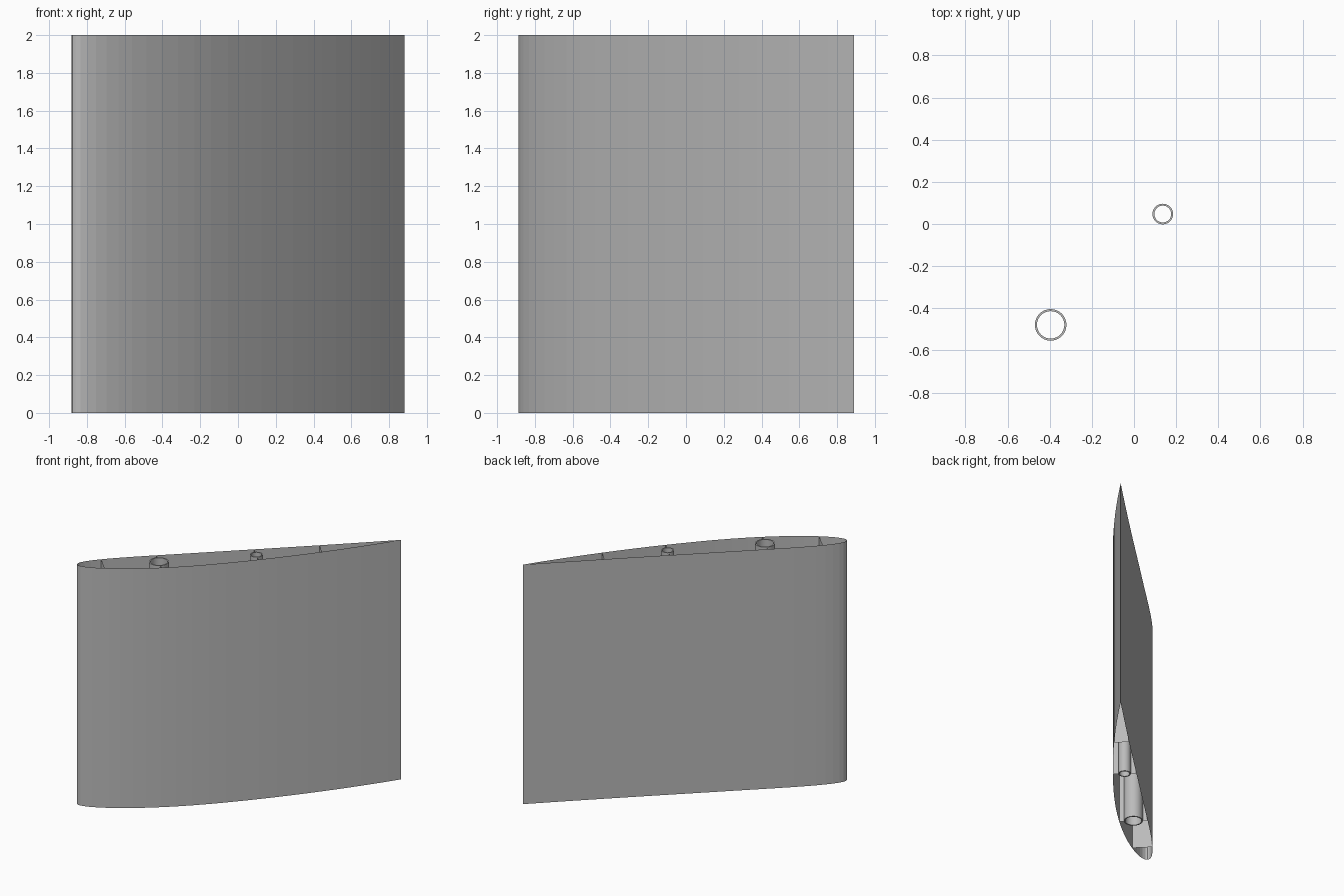
import bpy, bmesh, math
from mathutils import Vector

cube = bpy.data.objects.get("Cube")
if cube:
    bpy.data.objects.remove(cube)

HEIGHT = 2.0
NOSE, TAIL = -1.238, 1.252      # chord ends along the diagonal
CHORD = TAIL - NOSE
ALONG = Vector((1, 1, 0)).normalized()
ACROSS = Vector((1, -1, 0)).normalized()
UP = Vector((0, 0, HEIGHT))

grey = bpy.data.materials.new("plain grey")
grey.use_nodes = True
grey.diffuse_color = (0.5, 0.5, 0.5, 1)
grey.node_tree.nodes["Principled BSDF"].inputs["Base Color"].default_value = (0.5, 0.5, 0.5, 1)


def place(u, v):
    return ALONG * u + ACROSS * v


def surface(s, side, camber=0.028, peak=0.4, thick=0.091):
    """Point on the wing section at chord fraction s; side is +1 or -1."""
    half = 5 * thick * (0.2969 * math.sqrt(s) - 0.126 * s - 0.3516 * s**2
                        + 0.2843 * s**3 - 0.1036 * s**4)
    run = peak if s < peak else 1 - peak
    line = camber * (1 - ((s - peak) / run) ** 2)
    slope = -2 * camber * (s - peak) / run**2
    a = math.atan(slope)
    return (NOSE + CHORD * (s - side * half * math.sin(a)),
            CHORD * (line + side * half * math.cos(a)) - 0.004 * s)


def finish(name, bm):
    mesh = bpy.data.meshes.new(name)
    bm.to_mesh(mesh)
    bm.free()
    mesh.materials.append(grey)
    obj = bpy.data.objects.new(name, mesh)
    bpy.context.collection.objects.link(obj)
    return obj


def sheet(name, points, closed=False):
    """Upright sheet swept from a plan line."""
    bm = bmesh.new()
    low = [bm.verts.new(p) for p in points]
    high = [bm.verts.new(p + UP) for p in points]
    n = len(points)
    for i in range(n if closed else n - 1):
        j = (i + 1) % n
        bm.faces.new((low[i], low[j], high[j], high[i]))
    return finish(name, bm)


def tube(name, centre, outer, inner, sides=32):
    """Hollow spar tube, open at both ends with ring-shaped rims."""
    bm = bmesh.new()
    rings = []
    for r, z in ((outer, 0), (outer, HEIGHT), (inner, HEIGHT), (inner, 0)):
        rings.append([bm.verts.new(centre + Vector((r * math.cos(t), r * math.sin(t), z)))
                      for t in (math.tau * i / sides for i in range(sides))])
    for k in range(4):
        a, b = rings[k], rings[(k + 1) % 4]
        for i in range(sides):
            j = (i + 1) % sides
            bm.faces.new((a[i], a[j], b[j], b[i]))
    obj = finish(name, bm)
    obj.data.shade_smooth()
    obj.data.set_sharp_from_angle(angle=math.radians(35))


# Skin: thin open shell, tail to nose on one side and back on the other
STEPS = 30
fractions = [(1 - math.cos(math.pi * i / STEPS)) / 2 for i in range(STEPS + 1)]
outline = [place(*surface(s, -1)) for s in reversed(fractions)]
outline += [place(*surface(s, 1)) for s in fractions[1:-1]]
sheet("wing_skin", outline, closed=True)


def side_v(u, side):
    """Offset of the skin from the chord at position u."""
    return surface((u - NOSE) / CHORD, side)[1]


# Plain webs near the nose and tail
for name, u in (("nose_web", -1.042), ("tail_web", 0.628)):
    sheet(name, [place(u, side_v(u, -1)), place(u, side_v(u, 1))])

# Spar tubes, each held by a short web on both sides
for name, u, outer, inner in (("main_spar", -0.618, 0.075, 0.065),
                              ("rear_spar", 0.13, 0.049, 0.04)):
    low, high = side_v(u, -1), side_v(u, 1)
    mid = (low + high) / 2
    tube(name + "_tube", place(u, mid), outer, inner)
    sheet(name + "_web_back", [place(u, low), place(u, mid - outer)])
    sheet(name + "_web_front", [place(u, mid + outer), place(u, high)])
